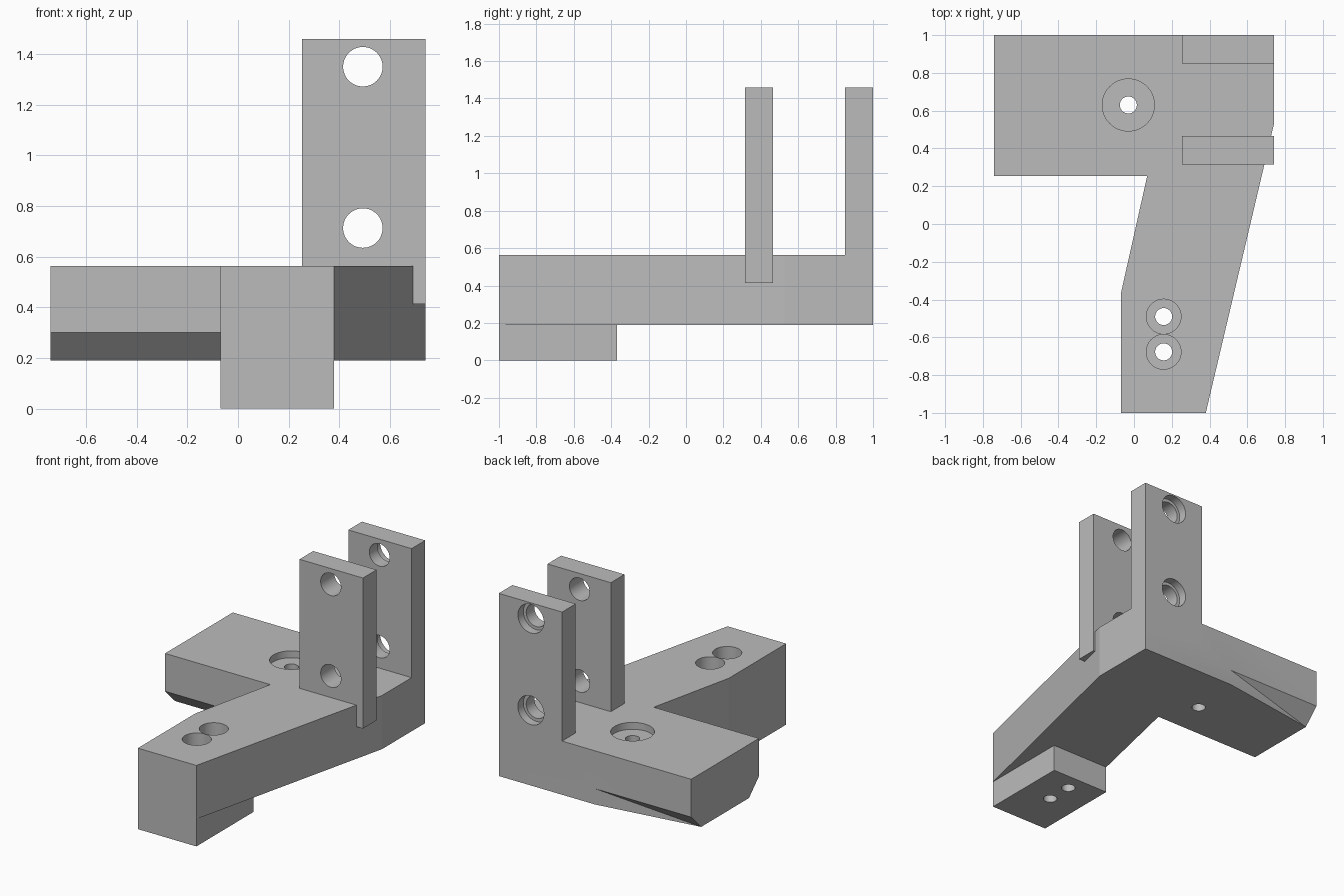
import bpy
import bmesh
from math import radians
from mathutils import Matrix, Vector

old = bpy.data.objects.get("Cube")
if old:
    bpy.data.objects.remove(old, do_unlink=True)

grey = bpy.data.materials.new("plain grey")
grey.use_nodes = True
colour = (0.5, 0.5, 0.5, 1)
grey.diffuse_color = colour
grey.node_tree.nodes["Principled BSDF"].inputs["Base Color"].default_value = colour


def finish(name, bm):
    bmesh.ops.recalc_face_normals(bm, faces=bm.faces)
    mesh = bpy.data.meshes.new(name)
    bm.to_mesh(mesh)
    bm.free()
    mesh.materials.append(grey)
    obj = bpy.data.objects.new(name, mesh)
    bpy.context.collection.objects.link(obj)
    return obj


def box(name, low, high):
    low, high = Vector(low), Vector(high)
    bm = bmesh.new()
    bmesh.ops.create_cube(bm, size=1)
    bmesh.ops.scale(bm, vec=high - low, verts=bm.verts)
    bmesh.ops.translate(bm, vec=(low + high) / 2, verts=bm.verts)
    return finish(name, bm)


def drill(name, start, end, radius):
    """Cylinder between two points, used as a cutter."""
    start, end = Vector(start), Vector(end)
    axis = end - start
    turn = axis.to_track_quat("Z", "Y").to_matrix().to_4x4()
    bm = bmesh.new()
    bmesh.ops.create_cone(bm, cap_ends=True, segments=48, radius1=radius,
                          radius2=radius, depth=axis.length,
                          matrix=Matrix.Translation((start + end) / 2) @ turn)
    return finish(name, bm)


def combine(target, other, operation):
    """Apply a boolean and discard the operand."""
    mod = target.modifiers.new(operation.lower(), "BOOLEAN")
    mod.operation, mod.object, mod.solver = operation, other, "EXACT"
    bpy.context.view_layer.objects.active = target
    bpy.ops.object.modifier_apply(modifier=mod.name)
    bpy.data.objects.remove(other, do_unlink=True)


SIDE, BOTTOM, CREASE, TOP = 0.74, 0.19, 0.30, 0.563

# Plan of the wing and slanted arm; the underside is drawn in along the wing
plan = [(-SIDE, 1), (0, 1), (SIDE, 1), (SIDE, 0.526), (0.38, -1),
        (-0.07, -1), (-0.07, -0.37), (0.07, 0.255), (-SIDE, 0.255)]
under = list(plan)
under[0] = (-SIDE, 0.89)
under[-2:] = [(0.095, 0.365), (-SIDE, 0.365)]

bm = bmesh.new()
rings = [[bm.verts.new((x, y, z)) for x, y in outline]
         for outline, z in ((under, BOTTOM), (plan, CREASE), (plan, TOP))]
count = len(plan)
for lower, upper in zip(rings, rings[1:]):
    for i in range(count):
        j = (i + 1) % count
        if lower is rings[0] and i == 0:   # twisted back chamfer
            bm.faces.new((lower[i], lower[j], upper[j]))
            bm.faces.new((lower[i], upper[j], upper[i]))
        else:
            bm.faces.new((lower[i], lower[j], upper[j], upper[i]))
bm.faces.new(rings[0][::-1])
bm.faces.new(rings[-1])
bmesh.ops.dissolve_limit(bm, angle_limit=radians(0.5), verts=bm.verts, edges=bm.edges)
bracket = finish("bracket", bm)

# Foot and the two upright plates
combine(bracket, box("foot", (-0.07, -1, 0), (0.38, -0.37, BOTTOM + 0.05)), "UNION")
combine(bracket, box("front_plate", (0.253, 0.315, 0.413), (SIDE, 0.465, 1.46)), "UNION")
combine(bracket, box("back_plate", (0.253, 0.85, 0.4), (SIDE, 1, 1.46)), "UNION")

# Plate holes, counterbored from the back
for z in (0.713, 1.35):
    combine(bracket, drill("plate_hole", (0.493, 0.2, z), (0.493, 1.1, z), 0.078), "DIFFERENCE")
    combine(bracket, drill("plate_bore", (0.493, 0.94, z), (0.493, 1.1, z), 0.1), "DIFFERENCE")

# Wing hole and foot holes, counterbored from the top
for x, y, bore, floor in ((-0.03, 0.63, 0.138, 0.515),
                          (0.157, -0.49, 0.092, BOTTOM),
                          (0.157, -0.677, 0.092, BOTTOM)):
    combine(bracket, drill("screw_hole", (x, y, -0.1), (x, y, 0.7), 0.045), "DIFFERENCE")
    combine(bracket, drill("screw_bore", (x, y, floor), (x, y, 0.7), bore), "DIFFERENCE")

# Crisp edges, smooth hole walls
bpy.ops.object.select_all(action="DESELECT")
bracket.select_set(True)
bpy.context.view_layer.objects.active = bracket
bpy.ops.object.shade_smooth_by_angle(angle=radians(10))
